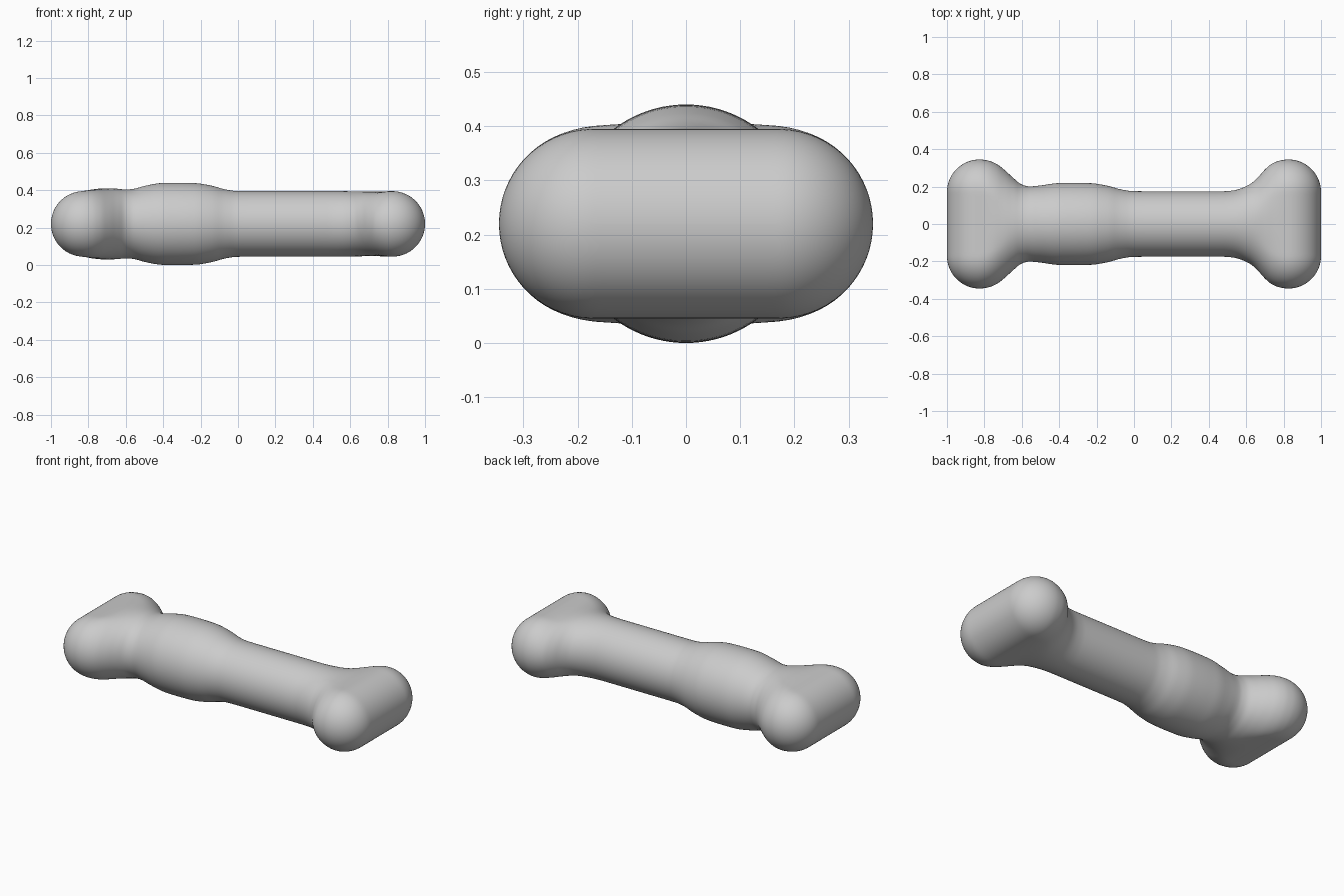
import bpy, bmesh, math

if "Cube" in bpy.data.objects:
    bpy.data.objects.remove(bpy.data.objects["Cube"])

R, CAP, STRAIGHT, ZC = 0.175, 0.825, 0.17, 0.22   # end bar radius, position, half length; axis height
N = 96

# shaft outline between the two end bars: x, half width (y), half height (z)
profile = [
    (-0.825, 0.345, 0.177), (-0.78, 0.339, 0.184), (-0.735, 0.321, 0.189),
    (-0.69, 0.287, 0.190), (-0.645, 0.246, 0.188), (-0.60, 0.211, 0.184),
    (-0.56, 0.201, 0.187), (-0.50, 0.206, 0.203), (-0.40, 0.219, 0.219),
    (-0.32, 0.220, 0.220), (-0.23, 0.218, 0.218), (-0.14, 0.204, 0.204),
    (-0.07, 0.185, 0.185), (-0.01, 0.176, 0.176), (0.06, 0.175, 0.175),
    (0.30, 0.175, 0.175), (0.48, 0.175, 0.175), (0.54, 0.181, 0.175),
    (0.62, 0.213, 0.174), (0.66, 0.246, 0.173), (0.695, 0.286, 0.172),
    (0.735, 0.321, 0.172), (0.78, 0.339, 0.174), (0.825, 0.345, 0.175),
]


def slope(i, k):
    if i in (0, len(profile) - 1):
        return 0.0
    (a, b, c) = profile[i - 1:i + 2]
    d0, d1 = (b[k] - a[k]) / (b[0] - a[0]), (c[k] - b[k]) / (c[0] - b[0])
    return 0.0 if d0 * d1 <= 0 else 2 * d0 * d1 / (d0 + d1)


def smooth_stations(steps=4):
    out = []
    for i in range(len(profile) - 1):
        p, q = profile[i], profile[i + 1]
        L = q[0] - p[0]
        for s in range(steps):
            t = s / steps
            vals = [p[0] + L * t]
            for k in (1, 2):
                vals.append((2*t**3 - 3*t*t + 1) * p[k] + (t**3 - 2*t*t + t) * L * slope(i, k)
                            + (3*t*t - 2*t**3) * q[k] + (t**3 - t*t) * L * slope(i + 1, k))
            out.append(tuple(vals))
    return out + [profile[-1]]


def end_stations(side):
    res = []
    for i in range(1, 25):
        a = math.pi / 2 * i / 24
        r = max(R * math.cos(a), 0.001)
        res.append((side * (CAP + R * math.sin(a)), STRAIGHT + r, r))
    return res


def section(x, w, h):
    # ellipse along the shaft, easing into a rounded bar at the ends
    t = min(max((abs(x) - 0.62) / (CAP - 0.62), 0), 1)
    t = t * t * (3 - 2 * t)
    pts = []
    for j in range(N):
        f = 2 * math.pi * j / N
        y = w * math.cos(f)
        e = min(max(0, (abs(y) - (w - h)) / h), 1)
        zs = h * math.sqrt(1 - e * e) * (1 if math.sin(f) >= 0 else -1)
        pts.append((x, y, ZC + h * math.sin(f) * (1 - t) + zs * t))
    return pts


# bone body: sections lofted along x
stations = end_stations(-1)[::-1] + smooth_stations() + end_stations(1)
bm = bmesh.new()
rings = [[bm.verts.new(p) for p in section(*s)] for s in stations]
for a, b in zip(rings, rings[1:]):
    for j in range(N):
        k = (j + 1) % N
        bm.faces.new((a[j], a[k], b[k], b[j]))
bm.faces.new(rings[0])
bm.faces.new(rings[-1])
bmesh.ops.recalc_face_normals(bm, faces=bm.faces)
for f in bm.faces:
    f.smooth = True
mesh = bpy.data.meshes.new("bone_body")
bm.to_mesh(mesh)
bm.free()
body = bpy.data.objects.new("bone_body", mesh)
bpy.context.collection.objects.link(body)
